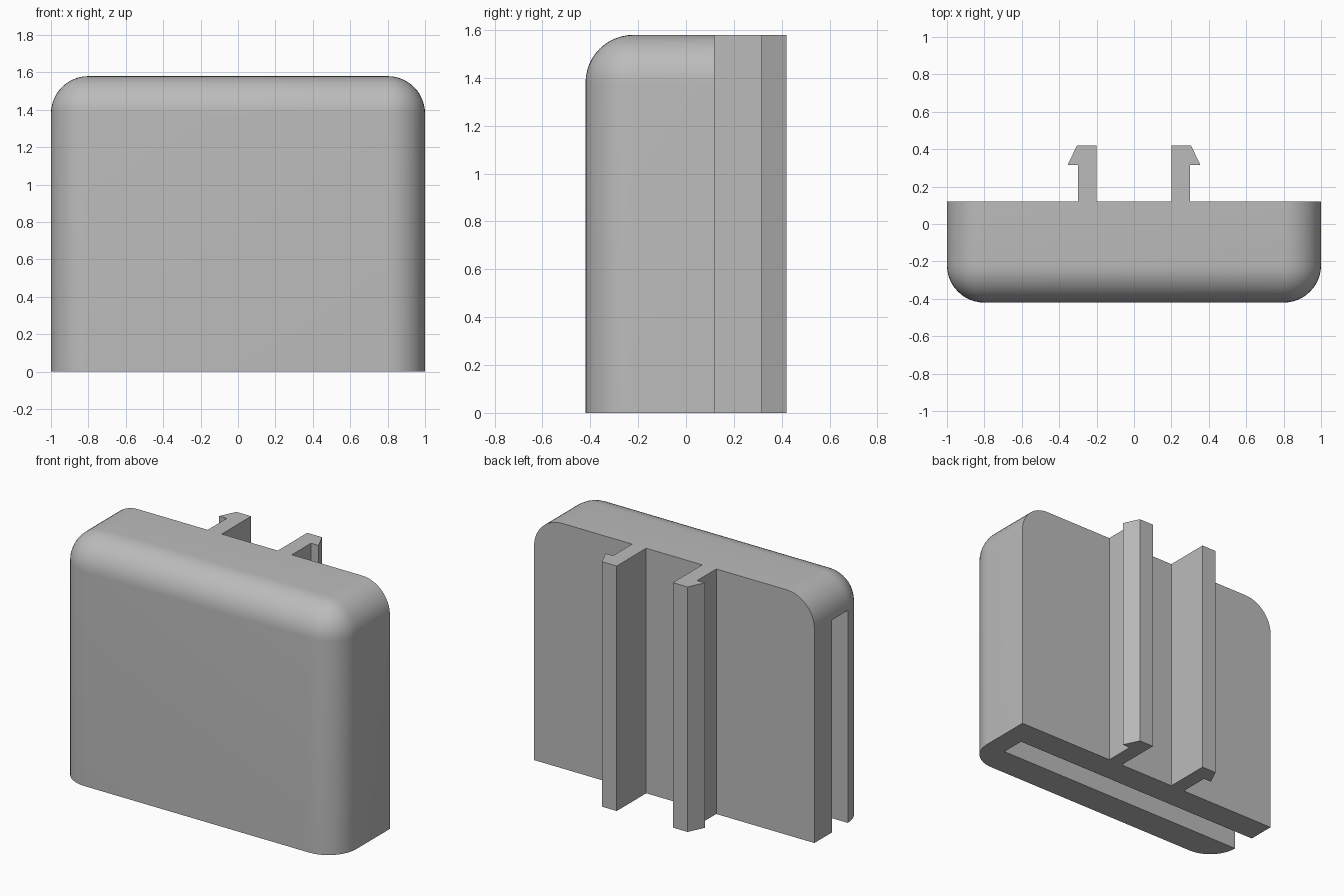
import bpy
import bmesh

HEIGHT = 1.58
RADIUS = 0.2

if "Cube" in bpy.data.objects:
    bpy.data.objects.remove(bpy.data.objects["Cube"], do_unlink=True)

grey = bpy.data.materials.new("plain grey")
grey.use_nodes = True
colour = (0.5, 0.5, 0.5, 1)
grey.diffuse_color = colour
grey.node_tree.nodes["Principled BSDF"].inputs["Base Color"].default_value = colour


def add_object(name, bm):
    bmesh.ops.recalc_face_normals(bm, faces=bm.faces[:])
    mesh = bpy.data.meshes.new(name)
    bm.to_mesh(mesh)
    bm.free()
    mesh.materials.append(grey)
    obj = bpy.data.objects.new(name, mesh)
    bpy.context.collection.objects.link(obj)
    return obj


def prism(profile, z0, z1):
    """Extrude an xy outline upwards."""
    bm = bmesh.new()
    face = bm.faces.new([bm.verts.new((x, y, z0)) for x, y in profile])
    top = bmesh.ops.extrude_face_region(bm, geom=[face])["geom"]
    verts = [v for v in top if isinstance(v, bmesh.types.BMVert)]
    bmesh.ops.translate(bm, verts=verts, vec=(0, 0, z1 - z0))
    return bm


def rectangle(x0, x1, y0, y1):
    return [(x0, y0), (x1, y0), (x1, y1), (x0, y1)]


# Body block: round every edge that touches neither the base nor the back
bm = prism(rectangle(-1, 1, -0.42, 0.12), 0, HEIGHT)
bm.normal_update()


def is_rounded(edge):
    a, b = (v.co for v in edge.verts)
    on_base = a.z < 0.01 and b.z < 0.01
    on_back = a.y > 0.1 and b.y > 0.1
    return not (on_base or on_back)


bmesh.ops.bevel(bm, geom=[e for e in bm.edges if is_rounded(e)], offset=RADIUS,
                offset_type='OFFSET', segments=12, profile=0.5, affect='EDGES')
body = add_object("body", bm)

# Slot open at the base and at one side
cutter = add_object("slot_cutter", prism(rectangle(-1.2, 0.86, -0.22, -0.06), -0.2, 1.37))
cutter.hide_render = True
slot = body.modifiers.new("slot", 'BOOLEAN')
slot.operation = 'DIFFERENCE'
slot.solver = 'EXACT'
slot.object = cutter
bpy.ops.object.select_all(action='DESELECT')
body.select_set(True)
bpy.context.view_layer.objects.active = body
bpy.ops.object.modifier_apply(modifier="slot")
bpy.data.objects.remove(cutter, do_unlink=True)
bpy.ops.object.shade_smooth_by_angle(angle=0.5)

# Mirrored pair of barbed clips on the back
clip = [(0.2, 0.12), (0.3, 0.12), (0.3, 0.315), (0.355, 0.315), (0.305, 0.42), (0.2, 0.42)]
for name, side in (("left_clip", 1), ("right_clip", -1)):
    add_object(name, prism([(side * x, y) for x, y in clip], 0, HEIGHT))
